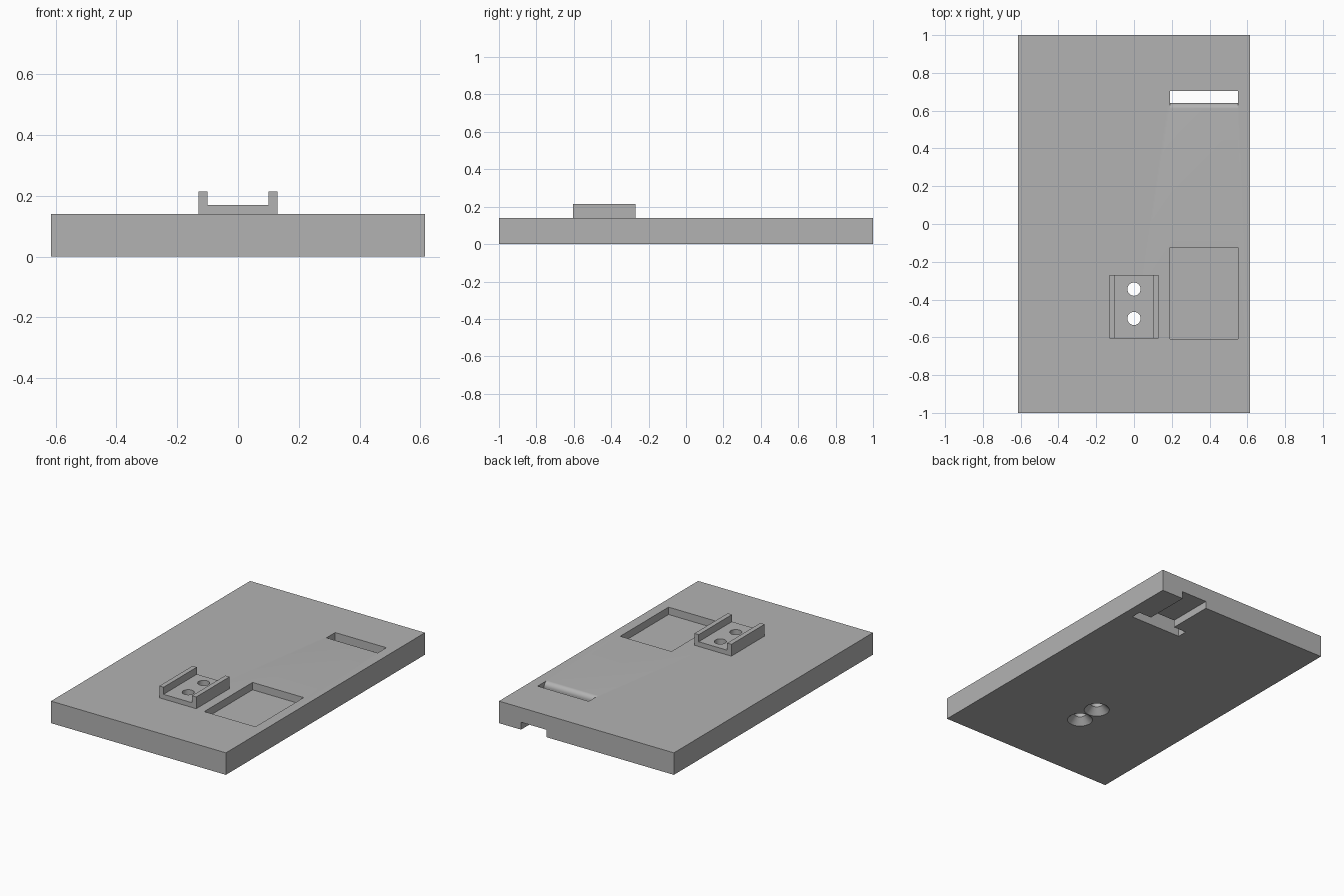
import bpy, bmesh, math
from mathutils import Matrix

old = bpy.data.objects.get("Cube")
if old:
    bpy.data.objects.remove(old, do_unlink=True)

grey = bpy.data.materials.new("plain grey")
grey.use_nodes = True
colour = (0.45, 0.45, 0.45, 1)
grey.diffuse_color = colour
grey.node_tree.nodes["Principled BSDF"].inputs["Base Color"].default_value = colour

TOP = 0.14      # plate thickness
RECESS = 0.047  # depth of pocket and strap channel


def finish(name, bm):
    bmesh.ops.recalc_face_normals(bm, faces=bm.faces)
    mesh = bpy.data.meshes.new(name)
    bm.to_mesh(mesh)
    bm.free()
    mesh.materials.append(grey)
    obj = bpy.data.objects.new(name, mesh)
    bpy.context.collection.objects.link(obj)
    return obj


def box(name, x0, x1, y0, y1, z0, z1):
    bm = bmesh.new()
    bmesh.ops.create_cube(bm, size=1)
    centre = Matrix.Translation(((x0 + x1) / 2, (y0 + y1) / 2, (z0 + z1) / 2))
    size = Matrix.Diagonal((x1 - x0, y1 - y0, z1 - z0, 1))
    bmesh.ops.transform(bm, matrix=centre @ size, verts=bm.verts)
    return finish(name, bm)


def prism(name, points, offset):
    bm = bmesh.new()
    face = bm.faces.new([bm.verts.new(p) for p in points])
    new = bmesh.ops.extrude_face_region(bm, geom=[face])["geom"]
    moved = [v for v in new if isinstance(v, bmesh.types.BMVert)]
    bmesh.ops.translate(bm, verts=moved, vec=offset)
    return finish(name, bm)


def screw_hole(name, y):
    # countersink cone below a straight shaft
    rings = [(0.085, -0.01), (0.035, 0.04), (0.035, 0.3)]
    n = 32
    bm = bmesh.new()
    loops = [[bm.verts.new((r * math.cos(math.tau * i / n),
                            y + r * math.sin(math.tau * i / n), z))
              for i in range(n)] for r, z in rings]
    for a, b in zip(loops, loops[1:]):
        for i in range(n):
            j = (i + 1) % n
            bm.faces.new((a[i], a[j], b[j], b[i]))
    bm.faces.new(loops[0])
    bm.faces.new(loops[-1])
    return finish(name, bm)


def cut(obj, cutters):
    bpy.context.view_layer.objects.active = obj
    for cutter in cutters:
        mod = obj.modifiers.new("cut", 'BOOLEAN')
        mod.operation = 'DIFFERENCE'
        mod.solver = 'EXACT'
        mod.object = cutter
        bpy.ops.object.modifier_apply(modifier=mod.name)


# Main parts: flat plate and U-shaped bracket
plate = box("base_plate", -0.615, 0.615, -1, 1, 0, TOP)
half = [(0.13, TOP), (0.13, 0.215), (0.1, 0.215), (0.1, 0.17)]
outline = half + [(-x, z) for x, z in reversed(half)]
bracket = prism("rail_bracket", [(x, -0.605, z) for x, z in outline], (0, 0.335, 0))

# Cutters: pocket, strap slot with rounded lip, strap channel, screw holes
pocket = box("pocket_cutter", 0.19, 0.55, -0.61, -0.125, TOP - RECESS, 0.3)
channel = box("channel_cutter", 0.28, 0.46, 0.69, 1.1, -0.1, RECESS)
radius = 0.03
lip = [(0.61 + radius * math.sin(a), TOP - radius + radius * math.cos(a))
       for a in (math.pi / 2 * i / 8 for i in range(9))]
section = [(0.705, -0.1), (0.705, 0.2), (0.61, 0.2)] + lip + [(0.64, -0.1)]
slot = prism("slot_cutter", [(0.19, y, z) for y, z in section], (0.36, 0, 0))
holes = [screw_hole("hole_cutter", y) for y in (-0.345, -0.5)]

cut(plate, [pocket, slot, channel] + holes)
cut(bracket, holes)
for cutter in [pocket, slot, channel] + holes:
    bpy.data.objects.remove(cutter, do_unlink=True)

# Smooth the round surfaces, keep edges sharp
for obj in (plate, bracket):
    bpy.ops.object.select_all(action='DESELECT')
    obj.select_set(True)
    bpy.context.view_layer.objects.active = obj
    bpy.ops.object.shade_smooth_by_angle(angle=math.radians(30))
